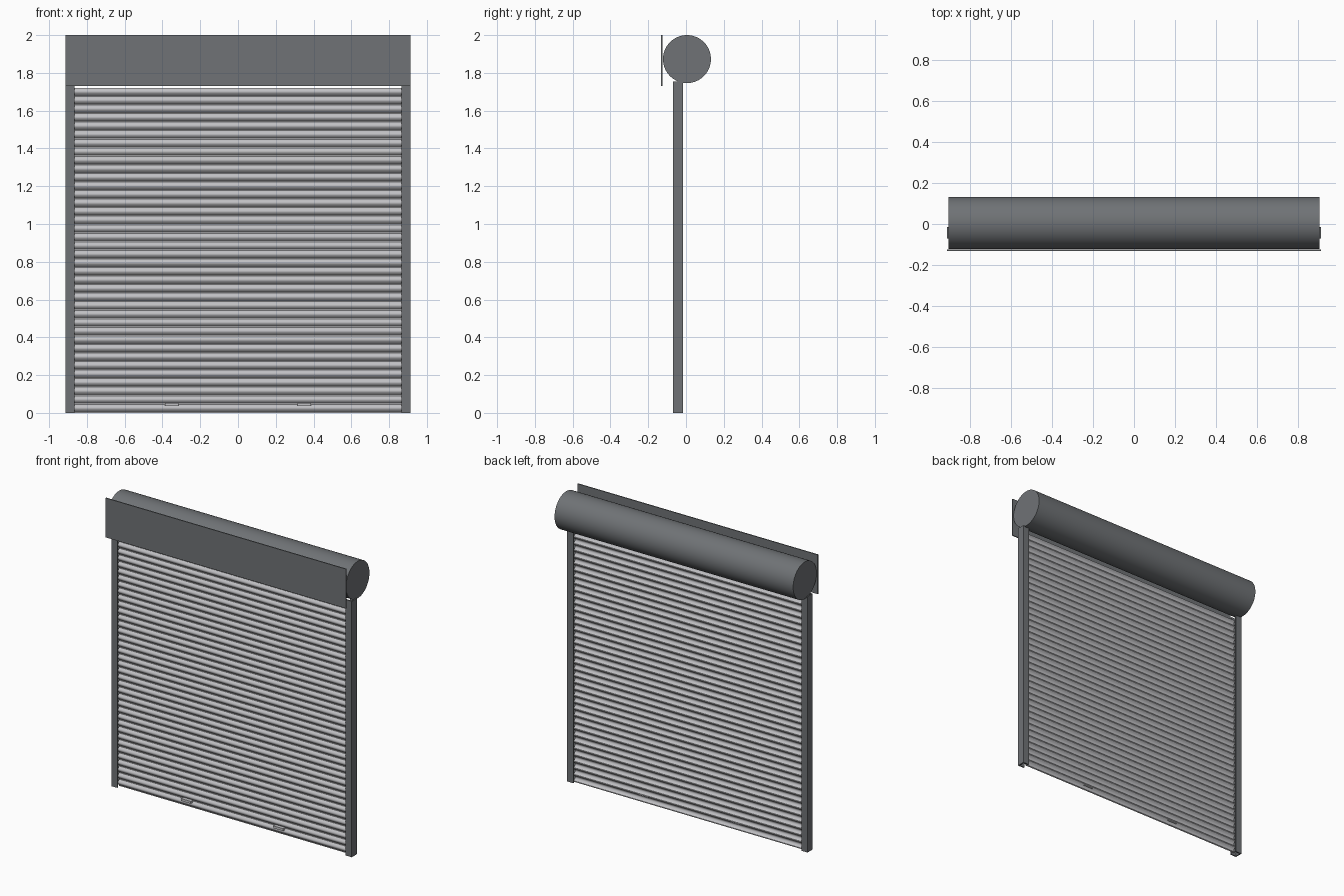
import bpy, bmesh, math

cube = bpy.data.objects.get("Cube")
if cube:
    bpy.data.objects.remove(cube, do_unlink=True)


def material(name, color):
    m = bpy.data.materials.new(name)
    m.use_nodes = True
    m.diffuse_color = (*color, 1)
    m.node_tree.nodes["Principled BSDF"].inputs["Base Color"].default_value = (*color, 1)
    return m


dark = material("dark grey steel", (0.16, 0.17, 0.18))
light = material("light grey steel", (0.53, 0.53, 0.55))


def finish(name, bm, mat, smooth=None):
    bmesh.ops.recalc_face_normals(bm, faces=bm.faces)
    mesh = bpy.data.meshes.new(name)
    bm.to_mesh(mesh)
    bm.free()
    mesh.materials.append(mat)
    ob = bpy.data.objects.new(name, mesh)
    bpy.context.collection.objects.link(ob)
    if smooth:
        bpy.ops.object.select_all(action="DESELECT")
        ob.select_set(True)
        bpy.context.view_layer.objects.active = ob
        bpy.ops.object.shade_smooth_by_angle(angle=math.radians(smooth))
    return ob


def prism(name, outline, direction, mat, smooth=None):
    """Extrude a closed outline of 3D points along a direction."""
    bm = bmesh.new()
    face = bm.faces.new([bm.verts.new(p) for p in outline])
    ext = bmesh.ops.extrude_face_region(bm, geom=[face], use_keep_orig=True)
    moved = [v for v in ext["geom"] if isinstance(v, bmesh.types.BMVert)]
    bmesh.ops.translate(bm, verts=moved, vec=direction)
    return finish(name, bm, mat, smooth)


def box(name, x, y, z, mat):
    outline = [(x[0], y[0], z[0]), (x[1], y[0], z[0]), (x[1], y[1], z[0]), (x[0], y[1], z[0])]
    return prism(name, outline, (0, 0, z[1] - z[0]), mat)


# Roll housing and the fascia plate in front of it
RADIUS, SIDES = 0.127, 64
circle = [(-0.905, 0.005 + RADIUS * math.cos(a), 1.873 + RADIUS * math.sin(a))
          for a in (2 * math.pi * i / SIDES for i in range(SIDES))]
prism("roll_housing", circle, (1.81, 0, 0), dark, 30)
box("fascia_plate", (-0.912, 0.912), (-0.132, -0.125), (1.73, 2.0), dark)

# Guide rails: channels open towards the curtain
WALL, FRONT, BACK, INNER, OUTER = 0.008, -0.07, -0.015, 0.866, 0.912
for side, name in ((1, "left_guide_rail"), (-1, "right_guide_rail")):
    channel = [(INNER, FRONT), (OUTER, FRONT), (OUTER, BACK), (INNER, BACK),
               (INNER, BACK - WALL), (OUTER - WALL, BACK - WALL),
               (OUTER - WALL, FRONT + WALL), (INNER, FRONT + WALL)]
    prism(name, [(side * x, y, 0) for x, y in channel], (0, 0, 1.755), dark)

# Curtain: one bowed slat with a narrow hinge strip, stacked upward
SLATS, TOP, CENTRE, THICK = 38, 1.72, -0.038, 0.003
pitch = TOP / SLATS
bow = [(CENTRE - 0.013 * math.sin(math.pi * i / 10), pitch * (0.14 + 0.86 * i / 10))
       for i in range(11)]
front = [(CENTRE, 0)] + bow
back = [(y + THICK, z) for y, z in reversed(front)]
curtain = prism("slat_curtain", [(-0.876, y, z) for y, z in front + back],
                (1.752, 0, 0), light, 35)
stack = curtain.modifiers.new("stack", "ARRAY")
stack.count = SLATS
stack.use_relative_offset = False
stack.use_constant_offset = True
stack.constant_offset_displace = (0, 0, pitch)

# Lift handles on the bottom slat
for x, name in ((0.35, "left_lift_handle"), (-0.35, "right_lift_handle")):
    box(name, (x - 0.036, x + 0.036), (-0.064, CENTRE), (0.037, 0.053), light)
